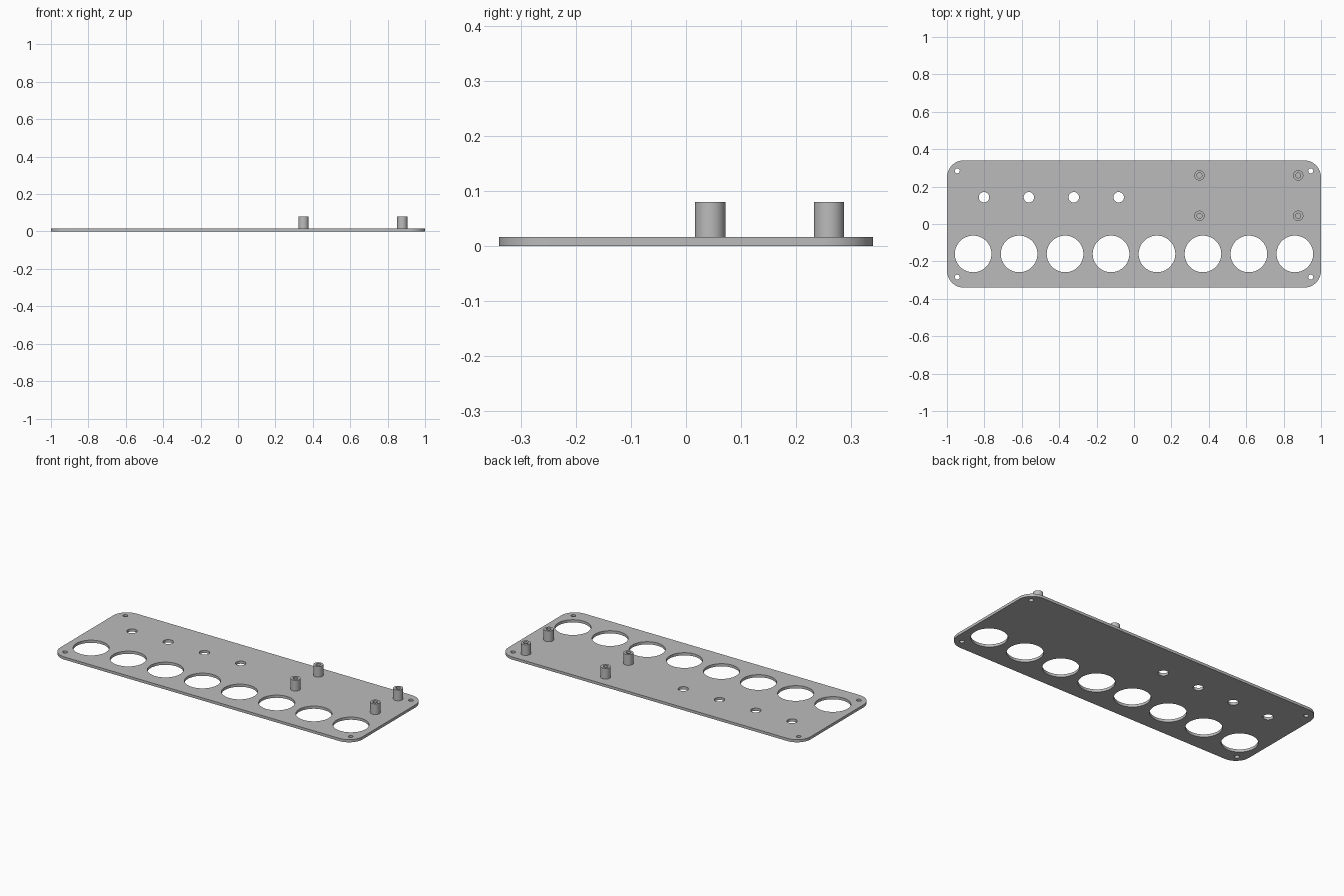
import bpy
import bmesh
from math import cos, sin, pi, radians

default = bpy.data.objects.get("Cube")
if default:
    bpy.data.objects.remove(default, do_unlink=True)

grey = bpy.data.materials.new("neutral grey")
grey.use_nodes = True
colour = (0.5, 0.5, 0.5, 1)
grey.diffuse_color = colour
grey.node_tree.nodes["Principled BSDF"].inputs["Base Color"].default_value = colour


def circle(x, y, radius, sides=48):
    return [(x + radius * cos(2 * pi * i / sides),
             y + radius * sin(2 * pi * i / sides)) for i in range(sides)]


def rounded_rectangle(half_x, half_y, radius, steps=12):
    points = []
    for corner, (sx, sy) in enumerate([(1, 1), (-1, 1), (-1, -1), (1, -1)]):
        for i in range(steps + 1):
            a = (corner + i / steps) * pi / 2
            points.append((sx * (half_x - radius) + radius * cos(a),
                           sy * (half_y - radius) + radius * sin(a)))
    return points


def extrude_outline(name, loops, bottom, top):
    """Extrude a flat outline; loops after the first become holes."""
    curve = bpy.data.curves.new(name, "CURVE")
    curve.dimensions = "2D"
    curve.fill_mode = "BOTH"
    curve.extrude = (top - bottom) / 2
    for loop in loops:
        spline = curve.splines.new("POLY")
        spline.points.add(len(loop) - 1)
        for point, (x, y) in zip(spline.points, loop):
            point.co = (x, y, 0, 1)
        spline.use_cyclic_u = True
    obj = bpy.data.objects.new(name, curve)
    bpy.context.collection.objects.link(obj)
    bpy.ops.object.select_all(action="DESELECT")
    obj.select_set(True)
    bpy.context.view_layer.objects.active = obj
    bpy.ops.object.convert(target="MESH")
    obj = bpy.context.object
    obj.name = name

    # Weld the caps to the walls and lift to height
    bm = bmesh.new()
    bm.from_mesh(obj.data)
    bmesh.ops.remove_doubles(bm, verts=bm.verts, dist=0.00001)
    bmesh.ops.recalc_face_normals(bm, faces=bm.faces)
    bmesh.ops.translate(bm, verts=bm.verts, vec=(0, 0, (bottom + top) / 2))
    bm.to_mesh(obj.data)
    bm.free()
    obj.data.materials.clear()
    obj.data.materials.append(grey)
    bpy.ops.object.shade_smooth_by_angle(angle=radians(30))
    return obj


THICKNESS = 0.016

# Panel with large button holes, small control holes and corner screw holes
loops = [rounded_rectangle(1, 0.34, 0.09)]
loops += [circle(-0.86 + i * 1.72 / 7, -0.16, 0.098, 64) for i in range(8)]
loops += [circle(-0.802 + i * 0.24, 0.143, 0.028) for i in range(4)]
loops += [circle(sx * 0.945, sy * 0.284, 0.0135, 32)
          for sx in (-1, 1) for sy in (-1, 1)]
extrude_outline("panel", loops, 0, THICKNESS)

# Hollow standoffs for a circuit board
for side, x in (("right", 0.35), ("left", 0.878)):
    for end, y in (("front", 0.044), ("back", 0.26)):
        extrude_outline(f"standoff_{end}_{side}",
                        [circle(x, y, 0.0275), circle(x, y, 0.0135, 32)],
                        THICKNESS / 2, 0.08)
